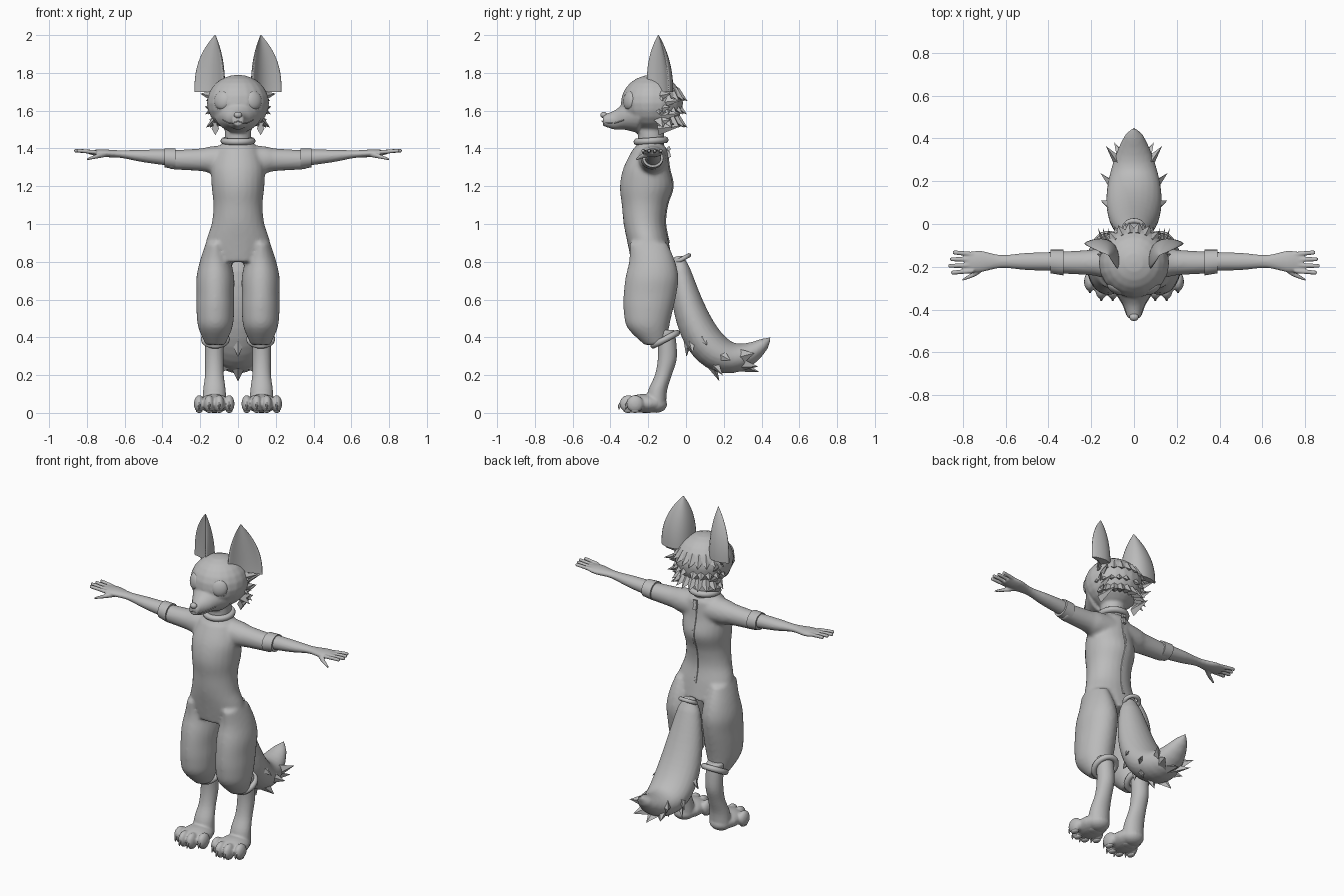
import bpy, bmesh, math
from mathutils import Vector, Matrix, geometry

cube = bpy.data.objects.get("Cube")
if cube:
    bpy.data.objects.remove(cube)

grey = bpy.data.materials.new("plain grey")
grey.use_nodes = True
grey.diffuse_color = (.5, .5, .5, 1)
grey.node_tree.nodes["Principled BSDF"].inputs["Base Color"].default_value = grey.diffuse_color
X, Y, Z = Vector((1, 0, 0)), Vector((0, 1, 0)), Vector((0, 0, 1))


def finish(bm, name, voxel=0, smooth=3, mirror=False, angle=40):
    """Turn a bmesh into an object, optionally mirrored and fused."""
    bmesh.ops.recalc_face_normals(bm, faces=bm.faces)
    mesh = bpy.data.meshes.new(name)
    bm.to_mesh(mesh)
    bm.free()
    mesh.materials.append(grey)
    ob = bpy.data.objects.new(name, mesh)
    bpy.context.collection.objects.link(ob)
    bpy.ops.object.select_all(action="DESELECT")
    ob.select_set(True)
    bpy.context.view_layer.objects.active = ob
    bpy.ops.object.shade_smooth_by_angle(angle=math.radians(angle))
    if mirror:
        ob.modifiers.new("mirror", "MIRROR").use_mirror_merge = False
    if voxel:
        fuse = ob.modifiers.new("fuse", "REMESH")
        fuse.mode, fuse.voxel_size, fuse.use_smooth_shade = "VOXEL", voxel, True
        ob.modifiers.new("soften", "SMOOTH").iterations = smooth


def loft(bm, sections, U, V=None, sides=24, steps=4, cup=0):
    """Skin ellipses (x, y, z, radius U, radius V) along a smooth path."""
    keys = [Vector(s) for s in sections]
    keys = [keys[0]] + keys + [keys[-1]]
    path = []
    for a, b, c, d in zip(keys, keys[1:], keys[2:], keys[3:]):
        for k in range(steps):
            t = k / steps
            path.append(b + (c - a) * t / 2 + (a - b * 2.5 + c * 2 - d / 2) * t * t
                        + (b * 3 - a - c * 3 + d) * t ** 3 / 2)
    path.append(keys[-1])
    rings = []
    for i, p in enumerate(path):
        along = Vector((path[min(i + 1, len(path) - 1)] - path[max(i - 1, 0)])[:3])
        W = V or along.cross(U).normalized()
        ring = []
        for k in range(sides):
            angle = math.tau * k / sides
            c, s = math.cos(angle), math.sin(angle)
            offset = U * p[3] * c + W * (p[4] * s + cup * p[3] * c * c)
            ring.append(bm.verts.new(Vector(p[:3]) + offset))
        rings.append(ring)
    for a, b in zip(rings, rings[1:]):
        for k in range(sides):
            n = (k + 1) % sides
            bm.faces.new((a[k], a[n], b[n], b[k]))
    bm.faces.new(rings[0])
    bm.faces.new(rings[-1])


def column(bm, x, top, step, rows):
    """Upright form from evenly spaced (y, half width, half depth) rows."""
    loft(bm, [(x, y, top - step * i, w, d) for i, (y, w, d) in enumerate(rows)], X, Y)


def blob(bm, place, size, rot=Matrix.Identity(4)):
    m = Matrix.Translation(place) @ rot @ Matrix.Diagonal((*size, 1))
    bmesh.ops.create_uvsphere(bm, u_segments=20, v_segments=12, radius=1, matrix=m)


def band(bm, place, rx, ry, r, rot, around=32, sides=10):
    """Rounded band about an elliptical opening."""
    m = Matrix.Translation(place) @ rot
    grid = []
    for i in range(around):
        a = math.tau * i / around
        grid.append([])
        for j in range(sides):
            b = math.tau * j / sides
            grow = r * math.cos(b)
            point = ((rx + grow) * math.cos(a), (ry + grow) * math.sin(a), r * math.sin(b))
            grid[i].append(bm.verts.new(m @ Vector(point)))
    for p, q in zip(grid, grid[1:] + grid[:1]):
        for j in range(sides):
            n = (j + 1) % sides
            bm.faces.new((p[j], q[j], q[n], p[n]))


def spike(bm, base, tip, wide, thick, side):
    """Pointed fur lock, widest across its side direction."""
    along = (tip - base).normalized()
    u = (side - along * along.dot(side)).normalized()
    v = along.cross(u)
    top = bm.verts.new(tip)
    foot = [bm.verts.new(base + o) for o in (u * wide, v * thick, -u * wide, -v * thick)]
    for i in range(4):
        bm.faces.new((foot[i], foot[i - 1], top))
    bm.faces.new(foot)


def turn(axis, degrees):
    return Matrix.Rotation(math.radians(degrees), 4, axis)


# Suit: torso, trouser legs and sleeves fused into one skin
TORSO = [(-.19, .11, .09), (-.21, .14, .12), (-.21, .14, .14), (-.22, .13, .12),
         (-.22, .14, .11), (-.2, .17, .11), (-.18, .15, .11)]
LEG = [(-.2, .05, .1), (-.18, .08, .12), (-.18, .1, .14), (-.19, .1, .14),
       (-.2, .1, .13), (-.2, .09, .11), (-.16, .05, .06)]
bm = bmesh.new()
column(bm, 0, 1.4, .1, TORSO)
blob(bm, (0, -.19, 1.4), (.1, .08, .05))
for s in (1, -1):
    column(bm, s * .12, .9, .09, LEG)
    loft(bm, [(s * x, -.18, 1.34, r, r) for x, r in ((.05, .08), (.15, .07), (.2, .06), (.37, .05))], Y, Z)
finish(bm, "suit", .011, 5)

# Sleeve cuffs, trouser cuffs and collar
bm = bmesh.new()
loft(bm, [(.33, -.18, 1.345, .06, .055), (.39, -.175, 1.35, .055, .05)], Y, Z)
finish(bm, "sleeve_cuff", mirror=True)
bm = bmesh.new()
band(bm, (.12, -.11, .39), .06, .07, .017, turn("X", 28))
finish(bm, "trouser_cuff", mirror=True)
bm = bmesh.new()
band(bm, (0, -.185, 1.44), .075, .075, .018, turn("X", 4))
finish(bm, "collar")

# Zip strip down the middle of the back, with its pull tab
bm = bmesh.new()
loft(bm, [(0, y + d, 1.4 - i / 10, .008, .005) for i, (y, w, d) in enumerate(TORSO[:-1])], X, sides=8)
for z, h in ((1.4, .02), (1.37, .035)):
    size = Matrix.Diagonal((.022, .014, h, 1))
    bmesh.ops.create_cube(bm, size=1, matrix=Matrix.Translation((0, -.09, z)) @ turn("X", 12) @ size)
finish(bm, "back_zip")

# Forearm, palm, fingers and thumb
ARM = [(.34, 1.35, .045, .045), (.5, 1.36, .04, .033), (.62, 1.37, .03, .02),
       (.72, 1.375, .05, .02), (.79, 1.38, .04, .01)]
bm = bmesh.new()
loft(bm, [(x, -.175, z, w, h) for x, z, w, h in ARM], Y, Z)
for i in range(4):
    spread = i - 1.5
    reach = .87 - .013 * abs(spread - .3)
    y = -.18 - spread * .026
    loft(bm, [(.75, y, 1.38, .011, .011), (reach - .01, y - spread * .005, 1.388, .01, .01),
              (reach, y - spread * .005, 1.386, .004, .004)], Y, Z, sides=10)
loft(bm, [(.69, -.19, 1.37, .018, .014), (.74, -.23, 1.36, .014, .013),
          (.8, -.26, 1.343, .006, .006)], Y, Z, sides=10)
finish(bm, "arm_and_hand", .005, 3, True)

# Lower leg and paw with four toes
toes = [Vector((.126 + .053 * a, -.31 + .018 * a * a, .048)) for a in (-1.5, -.5, .5, 1.5)]
SHIN = [(-.11, .05, .05), (-.1, .05, .05), (-.1, .05, .05), (-.12, .05, .045),
        (-.15, .06, .05), (-.16, .065, .055)]
bm = bmesh.new()
column(bm, .125, .44, .08, SHIN)
blob(bm, (.125, -.22, .05), (.085, .11, .05))
blob(bm, (.125, -.16, .045), (.065, .06, .045))
for toe in toes:
    blob(bm, toe, (.028, .046, .046))
finish(bm, "leg_and_paw", .007, 2, True)

# Claws and the pads under the paws
bm = bmesh.new()
for x, y, z in toes:
    loft(bm, [(x, y - .03, .06, .009, .012), (x, y - .045, .04, .007, .009),
              (x, y - .05, .018, .002, .002)], X, Y, sides=8)
    blob(bm, (x, y, .012), (.018, .026, .012))
blob(bm, (.125, -.2, .014), (.045, .04, .014))
finish(bm, "claws_and_pads", mirror=True)

# Neck, skull and muzzle
bm = bmesh.new()
column(bm, 0, 1.4, -.1, [(-.185, .07, .07)] * 3)
blob(bm, (0, -.18, 1.64), (.165, .165, .15))
loft(bm, [(0, -.25, 1.59, .13, .11), (0, -.33, 1.57, .08, .07), (0, -.38, 1.55, .05, .05),
          (0, -.44, 1.55, .03, .03)], X, Z)
finish(bm, "head", .008, 4)

# Nose and mouth line
bm = bmesh.new()
blob(bm, (0, -.435, 1.577), (.022, .018, .017))
for s in (1, -1):
    mouth = ((0, -.445, 1.545), (.03, -.43, 1.535), (.05, -.38, 1.535), (.08, -.33, 1.55))
    loft(bm, [(s * x, y, z, .003, .003) for x, y, z in mouth], Z, sides=6)
finish(bm, "nose_and_mouth")

# Eyes with a slim rim
bm = bmesh.new()
tilt = turn("Z", 30) @ turn("X", 82)
blob(bm, (.083, -.3, 1.655), (.047, .05, .025), tilt)
band(bm, (.083, -.3, 1.655), .048, .051, .004, tilt)
finish(bm, "eye", mirror=True)

# Cupped ears, open to the front and side
bm = bmesh.new()
outward = Vector((.8, .6, 0))
ear = []
for i in range(9):
    h = i / 8
    width = .095 * (1 - h ** 2.5) + .003
    ear.append((.12, -.105 - .04 * h * h, 1.7 + .3 * h, width, width * .28))
loft(bm, ear, outward, outward.cross(Z), cup=.55)
finish(bm, "ear", mirror=True, angle=70)

# Cheek locks and layered fur round the back of the head
bm = bmesh.new()
for i in range(6):
    z = 1.69 - .034 * i
    tip = Vector((.2 - .012 * i - .02 * (i % 2), -.08 + .06 * (i % 2), z))
    spike(bm, Vector((.12, -.15, z - .015)), tip, .035, .02, Z)
for row in range(3):
    for k in range(5):
        a = math.radians(8 + 17 * k + 6 * (row % 2))
        d = Vector((math.sin(a), math.cos(a), 0))
        root = Vector((0, -.165, 1.7 - .07 * row))
        spike(bm, root + d * .11, root + d * .175 - Z * .05, .045, .03, Z.cross(d))
finish(bm, "head_fur", mirror=True, angle=20)

# Tail: swept body on a curve, root band and pointed tufts
curve = [Vector((0, *p)) for p in ((-.04, .83), (.02, .35), (.2, .15), (.45, .4))]
spine = geometry.interpolate_bezier(*curve, 21)
girth = [.03 * (1 - i / 20) + .11 * max(math.sin(math.pi * i / 20), 0) ** .6 + .004 for i in range(21)]
bm = bmesh.new()
loft(bm, [(*p, w, w * .75) for p, w in zip(spine, girth)], X, steps=1)
finish(bm, "tail", .01, 2)
bm = bmesh.new()
band(bm, (0, -.02, .815), .045, .04, .012, turn("X", 28))
finish(bm, "tail_band")
bm = bmesh.new()
for i in (7, 11, 15):
    along = (spine[i + 1] - spine[i]).normalized()
    under = along.cross(X)
    if under.z > 0:
        under.negate()
    for angle in (-90, -45, 0, 45, 90):
        a = math.radians(angle)
        d = X * math.sin(a) + under * math.cos(a) * .8
        spike(bm, spine[i] + d * girth[i] * .6, spine[i] + d * (girth[i] + .03) + along * .09,
              .05, .03, along.cross(d))
finish(bm, "tail_tufts", angle=20)
